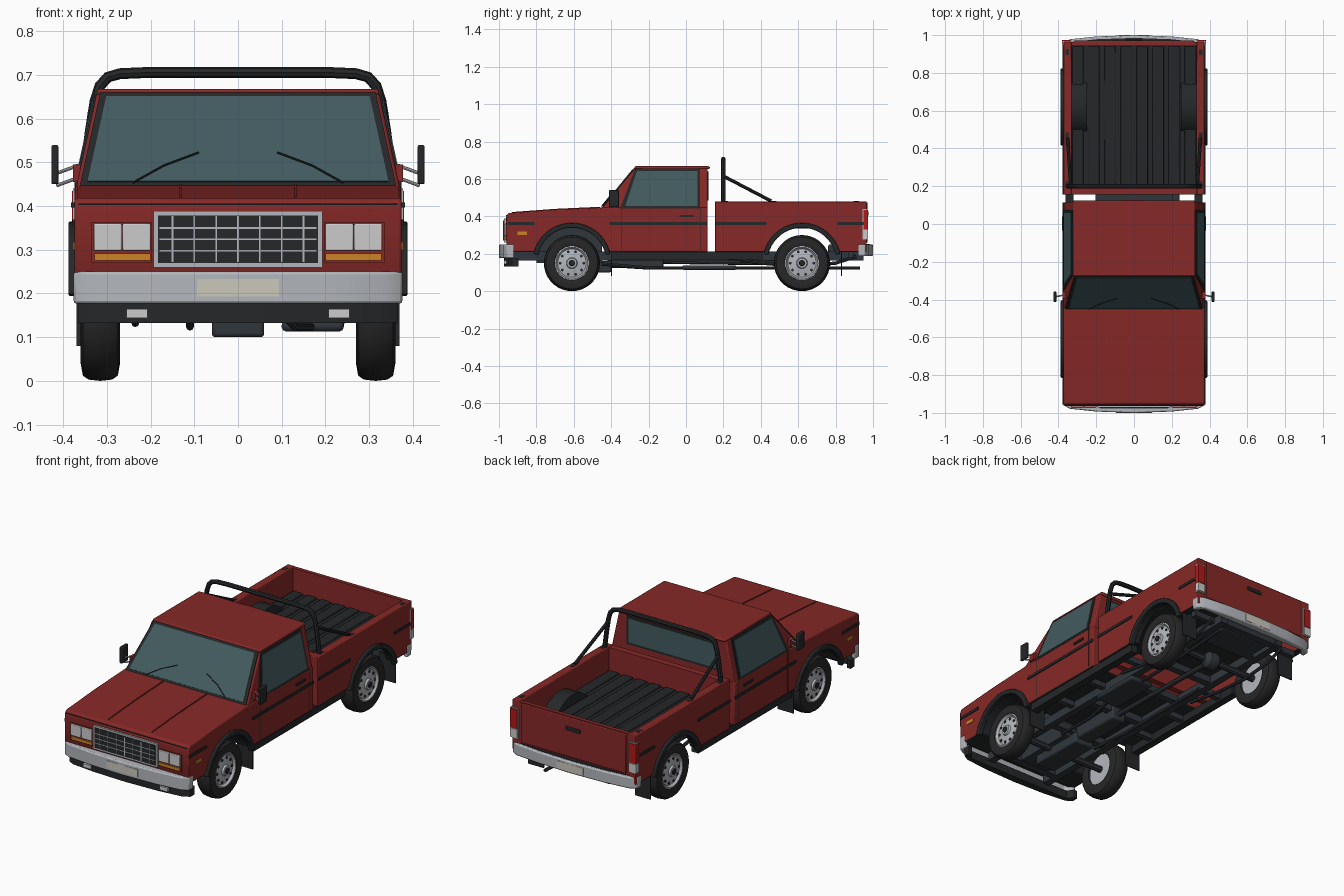
import bpy, bmesh
from math import sin, cos, pi, radians
from mathutils import Vector

if "Cube" in bpy.data.objects:
    bpy.data.objects.remove(bpy.data.objects["Cube"])


def material(name, *rgb):
    m = bpy.data.materials.new(name)
    m.use_nodes = True
    m.diffuse_color = (*rgb, 1)
    m.node_tree.nodes["Principled BSDF"].inputs["Base Color"].default_value = (*rgb, 1)
    return m


RED = material("red_paint", .24, .022, .02)
BLACK = material("black_trim", .018, .02, .022)
FRAME = material("chassis_grey", .03, .037, .045)
RUBBER = material("rubber", .02, .02, .02)
GLASS = material("glass", .055, .105, .115)
CHROME = material("chrome", .45, .47, .5)
LENS = material("clear_lens", .65, .65, .62)
AMBER = material("amber_lens", .6, .22, .02)
BRAKE = material("brake_lens", .45, .01, .01)
PLATE = material("blank_plate", .6, .58, .5)
made = []


def finish(name, mesh, mat, mirror=False, bevel=0):
    obj = bpy.data.objects.new(name, mesh)
    bpy.context.collection.objects.link(obj)
    mesh.materials.clear()
    mesh.materials.append(mat)
    if bevel:
        mod = obj.modifiers.new("bevel", 'BEVEL')
        mod.width, mod.segments, mod.limit_method = bevel, 2, 'ANGLE'
    if mirror:
        obj.modifiers.new("mirror", 'MIRROR')
    made.append(obj)
    return obj


def solid(name, pts, depth, mat, **kw):
    """Extrude a flat polygon of 3D points along a depth vector."""
    bm = bmesh.new()
    face = bm.faces.new([bm.verts.new(p) for p in pts])
    out = bmesh.ops.extrude_face_region(bm, geom=[face])["geom"]
    moved = [v for v in out if isinstance(v, bmesh.types.BMVert)]
    bmesh.ops.translate(bm, verts=moved, vec=depth)
    bmesh.ops.recalc_face_normals(bm, faces=bm.faces)
    mesh = bpy.data.meshes.new(name)
    bm.to_mesh(mesh)
    bm.free()
    return finish(name, mesh, mat, **kw)


def side_cut(name, pts, x0, x1, mat, **kw):
    return solid(name, [(x0, y, z) for y, z in pts], (x1 - x0, 0, 0), mat, **kw)


def box(name, x, y, z, mat, **kw):
    pts = [(y[0], z[0]), (y[1], z[0]), (y[1], z[1]), (y[0], z[1])]
    return side_cut(name, pts, x[0], x[1], mat, **kw)


def arc(cy, cz, r, a0, a1, n=20):
    angles = [radians(a0 + (a1 - a0) * i / n) for i in range(n + 1)]
    return [(cy + r * cos(a), cz + r * sin(a)) for a in angles]


def tube(name, pts, r, mat, mirror=False):
    cu = bpy.data.curves.new(name, 'CURVE')
    cu.dimensions, cu.bevel_depth, cu.bevel_resolution, cu.use_fill_caps = '3D', r, 2, True
    sp = cu.splines.new('POLY')
    sp.points.add(len(pts) - 1)
    for p, co in zip(sp.points, pts):
        p.co = (*co, 1)
    tmp = bpy.data.objects.new(name, cu)
    mesh = bpy.data.meshes.new_from_object(tmp)
    bpy.data.objects.remove(tmp)
    return finish(name, mesh, mat, mirror)


def lathe(name, profile, cy, cz, mat, n=36):
    """Spin (x, radius) points about an axle parallel to x."""
    bm = bmesh.new()
    vs = [bm.verts.new((x, cy, cz + r)) for x, r in profile]
    es = [bm.edges.new(p) for p in zip(vs, vs[1:])]
    bmesh.ops.spin(bm, geom=vs + es, cent=(0, cy, cz), axis=(1, 0, 0), angle=2 * pi, steps=n)
    bmesh.ops.remove_doubles(bm, verts=bm.verts, dist=.0001)
    bmesh.ops.recalc_face_normals(bm, faces=bm.faces)
    mesh = bpy.data.meshes.new(name)
    bm.to_mesh(mesh)
    bm.free()
    return finish(name, mesh, mat, True)


def darken_underside(obj):
    obj.data.materials.append(BLACK)
    for f in obj.data.polygons:
        in_arch = abs(f.normal.x) < .1 and .4 < abs(f.center.y) < .83 and f.center.z < .36
        if f.normal.z < -.5 or in_arch:
            f.material_index = 1


FRONT, REAR, AXLE = -.61, .62, .15

# Hood and lower cab, with open wheel arches
nose = [(-.94, .21), (-.96, .25), (-.962, .4), (-.95, .418), (-.7, .436), (-.45, .447), (.115, .447), (.115, .21)]
body = side_cut("front_body", nose + arc(FRONT, .155, .19, 17, 163), -.374, .374, RED, bevel=.006)
darken_underside(body)
solid("hood_crease", [(.128, -.93, .417), (.128, -.7, .433), (.128, -.46, .445), (.128, -.46, .451),
                      (.128, -.7, .44), (.128, -.93, .423)], (.006, 0, 0), RED, mirror=True)
box("hood_gap", (-.365, .365), (-.9635, -.95), (.403, .406), BLACK)


# Tapered upper cab
def cab_x(z):
    return .371 - (z - .44) * .22


def shield_y(z):
    return -.45 + (z - .44) * .82


bm = bmesh.new()
for z in (.44, .66):
    for s in (-1, 1):
        for y in (shield_y(z), .115):
            bm.verts.new((s * cab_x(z), y, z))
bmesh.ops.convex_hull(bm, input=bm.verts)
bmesh.ops.dissolve_limit(bm, angle_limit=.01, verts=bm.verts, edges=bm.edges)
cab_mesh = bpy.data.meshes.new("upper_cab")
bm.to_mesh(cab_mesh)
bm.free()
finish("upper_cab", cab_mesh, RED, bevel=.006)
box("roof", (-.323, .323), (-.275, .125), (.652, .668), RED, bevel=.006)
box("high_brake_light", (-.055, .055), (.12, .128), (.656, .665), BRAKE)


# Windows: black surround with glass standing just proud of it
def shield(name, lo, hi, inset, depth, mat):
    pts = [(s * (cab_x(z) - inset), shield_y(z), z) for s, z in ((-1, lo), (1, lo), (1, hi), (-1, hi))]
    solid(name, pts, (0, -depth, depth * .82), mat)


def door_glass(name, ys, lo, hi, depth, mat):
    pts = [(cab_x(z), y, z) for y, z in zip(ys, (lo, lo, hi, hi))]
    solid(name, pts, (depth, 0, depth * .2), mat, mirror=True)


shield("windshield_seal", .442, .657, .008, .004, BLACK)
shield("windshield", .452, .647, .024, .006, GLASS)
door_glass("door_window_seal", (-.352, .075, .075, -.272), .442, .654, .004, BLACK)
door_glass("door_window", (-.325, .062, .062, -.262), .454, .641, .006, GLASS)
box("rear_window_seal", (-.275, .275), (.11, .119), (.485, .64), BLACK)
box("rear_window", (-.262, .262), (.11, .121), (.497, .628), GLASS)
for s in (-1, 1):
    wiper = [(s * x, shield_y(z) - .008, z + .006) for x, z in ((.24, .448), (.17, .487), (.09, .517))]
    tube("wiper", wiper, .0025, BLACK)

# Cargo bed
bed = [(.155, .21), (.155, .48), (.965, .48), (.965, .21)]
darken_underside(side_cut("bed_side", bed + arc(REAR, .155, .19, 17, 163), .33, .374, RED, mirror=True, bevel=.004))
box("bed_front_wall", (-.335, .335), (.157, .192), (.22, .478), RED)
box("tailgate_core", (-.335, .335), (.943, .964), (.22, .478), RED)
box("tailgate", (-.318, .318), (.95, .971), (.26, .474), RED, bevel=.004)
box("tailgate_handle", (-.045, .045), (.965, .977), (.405, .425), BLACK, bevel=.003)
box("bed_floor", (-.335, .335), (.19, .945), (.336, .348), BLACK)
for i in range(8):
    x = -.297 + i * .085
    box("floor_rib", (x - .03, x + .03), (.192, .943), (.345, .356), BLACK, bevel=.004)
side_cut("wheel_tub", arc(REAR, .235, .17, 40, 140), .25, .332, BLACK, mirror=True)
for y in (.21, .47, .91):
    box("stake_pocket", (.343, .363), (y - .015, y + .015), (.475, .4815), BLACK, mirror=True)

# Roll bar with rear braces
half = [(.35, .48), (.338, .57), (.327, .64), (.316, .675), (.298, .695), (.27, .703), (.2, .706)]
hoop = [(x, .2, z) for x, z in half] + [(-x, .2, z) for x, z in reversed(half)]
tube("roll_bar", hoop, .0125, BLACK)
tube("roll_bar_brace", [(.335, .2, .615), (.352, .455, .482)], .009, BLACK, True)

# Side trim, handles and marker lights
for y0, y1 in ((-.955, -.81), (-.41, .113), (.157, .43), (.81, .963)):
    box("side_strip", (.37, .379), (y0, y1), (.354, .369), BLACK, mirror=True)
box("door_handle", (.37, .382), (-.035, .04), (.397, .408), BLACK, mirror=True)
box("side_marker", (.37, .378), (-.9, -.85), (.3, .318), AMBER, mirror=True)
box("sill", (.32, .362), (-.4, .41), (.168, .212), BLACK, mirror=True)
for y in (-.345, .078):
    box("door_seam", (.37, .3746), (y, y + .003), (.22, .445), BLACK, mirror=True)

# Mirrors
box("mirror", (.411, .427), (-.412, -.358), (.45, .54), BLACK, mirror=True, bevel=.004)
for z in (.447, .475):
    tube("mirror_arm", [(.366, -.375, z + .018), (.415, -.385, z)][::-1 if z > .46 else 1], .004, CHROME, True)
box("mirror_mount", (.36, .378), (-.395, -.36), (.455, .495), RED, mirror=True)

# Grille and lamps
box("grille_surround", (-.193, .193), (-.972, -.955), (.26, .389), CHROME)
box("grille_panel", (-.183, .183), (-.975, -.96), (.27, .379), BLACK)
for i in range(7):
    x = (i - 3) * .05
    box("grille_bar", (x - .002, x + .002), (-.978, -.97), (.272, .377), CHROME)
for z in (.298, .324, .35):
    box("grille_rail", (-.18, .18), (-.978, -.97), (z - .002, z + .002), CHROME)
box("headlight_bezel", (.197, .335), (-.966, -.955), (.27, .364), RED, mirror=True)
for x in (.2, .266):
    box("headlight", (x, x + .064), (-.973, -.96), (.298, .36), LENS, mirror=True, bevel=.003)
box("turn_signal", (.2, .328), (-.972, -.96), (.275, .292), AMBER, mirror=True)
box("tail_light_frame", (.333, .378), (.945, .97), (.275, .44), CHROME, mirror=True)
box("tail_light", (.337, .38), (.948, .974), (.33, .435), BRAKE, mirror=True)
box("reverse_light", (.337, .38), (.948, .974), (.28, .326), LENS, mirror=True)

# Bowed bumpers
curve = [(.376, .92), (.376, .957), (.34, .978), (.2, .993), (0, 1)]


def bumper(name, s, z0, z1, mat, k=1.0, **kw):
    outer = curve + [(-x, y) for x, y in reversed(curve[:-1])]
    inner = [(-.355, .92), (-.33, .955), (.33, .955), (.355, .92)]
    solid(name, [(x * k, s * y * k, z0) for x, y in outer + inner], (0, 0, z1 - z0), mat, **kw)


bumper("front_bumper", -1, .177, .25, CHROME, bevel=.006)
bumper("front_valance", -1, .132, .178, BLACK, .973)
bumper("rear_bumper", 1, .187, .25, CHROME, bevel=.006)
bumper("rear_step_pad", 1, .247, .253, BLACK, .985)
box("fog_light", (.207, .255), (-.972, -.955), (.144, .164), LENS, mirror=True)
box("front_plate", (-.094, .094), (-1, -.98), (.193, .233), PLATE)
box("rear_plate", (-.08, .08), (.98, 1), (.197, .237), PLATE)

# Wheels, arch flares and mud flaps
tire = [(.275, .085), (.27, .11), (.275, .138), (.288, .147), (.315, .15), (.342, .147),
        (.355, .138), (.36, .11), (.355, .092), (.342, .088)]
rim = [(.285, 0), (.285, .087), (.352, .092), (.354, .085), (.342, .076), (.348, .045), (.35, .03), (.36, .026), (.362, 0)]
for cy in (FRONT, REAR):
    lathe("tire", tire, cy, AXLE, RUBBER)
    lathe("rim", rim, cy, AXLE, CHROME)
    lathe("hub_cap", [(.36, .016), (.366, .014), (.366, 0)], cy, AXLE, BLACK, 16)
    for i in range(10):
        a = i * 2 * pi / 10
        hole = arc(cy + .063 * cos(a), AXLE + .063 * sin(a), .0075, 0, 324, 9)
        side_cut("rim_slot", hole, .34, .3475, BLACK, mirror=True)
    flare = arc(cy, .155, .21, 12, 168) + arc(cy, .155, .184, 168, 12)
    side_cut("arch_flare", flare, .362, .388, BLACK, mirror=True, bevel=.004)
    box("mud_flap", (.275, .37), (cy + .208, cy + .214), (.08, .225), BLACK, mirror=True)
    tube("axle", [(-.3, cy, AXLE), (.3, cy, AXLE)], .018, FRAME)

# Chassis
box("frame_rail", (.165, .205), (-.93, .95), (.165, .212), FRAME, mirror=True)
for y in (-.85, -.45, -.15, .14, .4, .75, .92):
    box("cross_member", (-.17, .17), (y - .02, y + .02), (.17, .208), FRAME)
for y in (-.25, .0, .3, .88):
    box("outrigger", (.2, .335), (y - .015, y + .015), (.18, .212), FRAME, mirror=True)
box("engine_block", (-.09, .09), (-.8, -.45), (.15, .36), FRAME)
box("oil_pan", (-.06, .06), (-.72, -.4), (.1, .16), FRAME, bevel=.008)
box("gearbox", (-.045, .045), (-.42, -.12), (.125, .2), FRAME, bevel=.01)
tube("drive_shaft", [(0, -.15, .16), (0, REAR, AXLE)], .014, FRAME)
lathe("differential", [(0, .05), (.025, .045), (.05, .018)], REAR, AXLE, FRAME, 16)
box("fuel_tank", (-.15, .15), (.76, .9), (.17, .25), FRAME, bevel=.01)
spring = [(.235, .18, .185), (.235, .4, .15), (.235, REAR, .132), (.235, .8, .15), (.235, .91, .185)]
tube("leaf_spring", spring, .009, FRAME, True)
pipe = [(.11, -.45, .145), (.13, -.2, .124), (.17, .0, .124), (.17, .5, .124), (.2, .93, .124)]
tube("exhaust_pipe", pipe, .009, FRAME)
box("muffler", (.1, .242), (-.02, .27), (.113, .138), FRAME, bevel=.01)
tube("brake_line", [(-.11, -.45, .14), (-.11, -.2, .124), (-.11, .4, .124)], .009, FRAME)

# Smooth round parts while keeping edges sharp
bpy.ops.object.select_all(action='DESELECT')
for obj in made:
    obj.select_set(True)
bpy.context.view_layer.objects.active = made[0]
bpy.ops.object.shade_smooth_by_angle(angle=radians(35))
